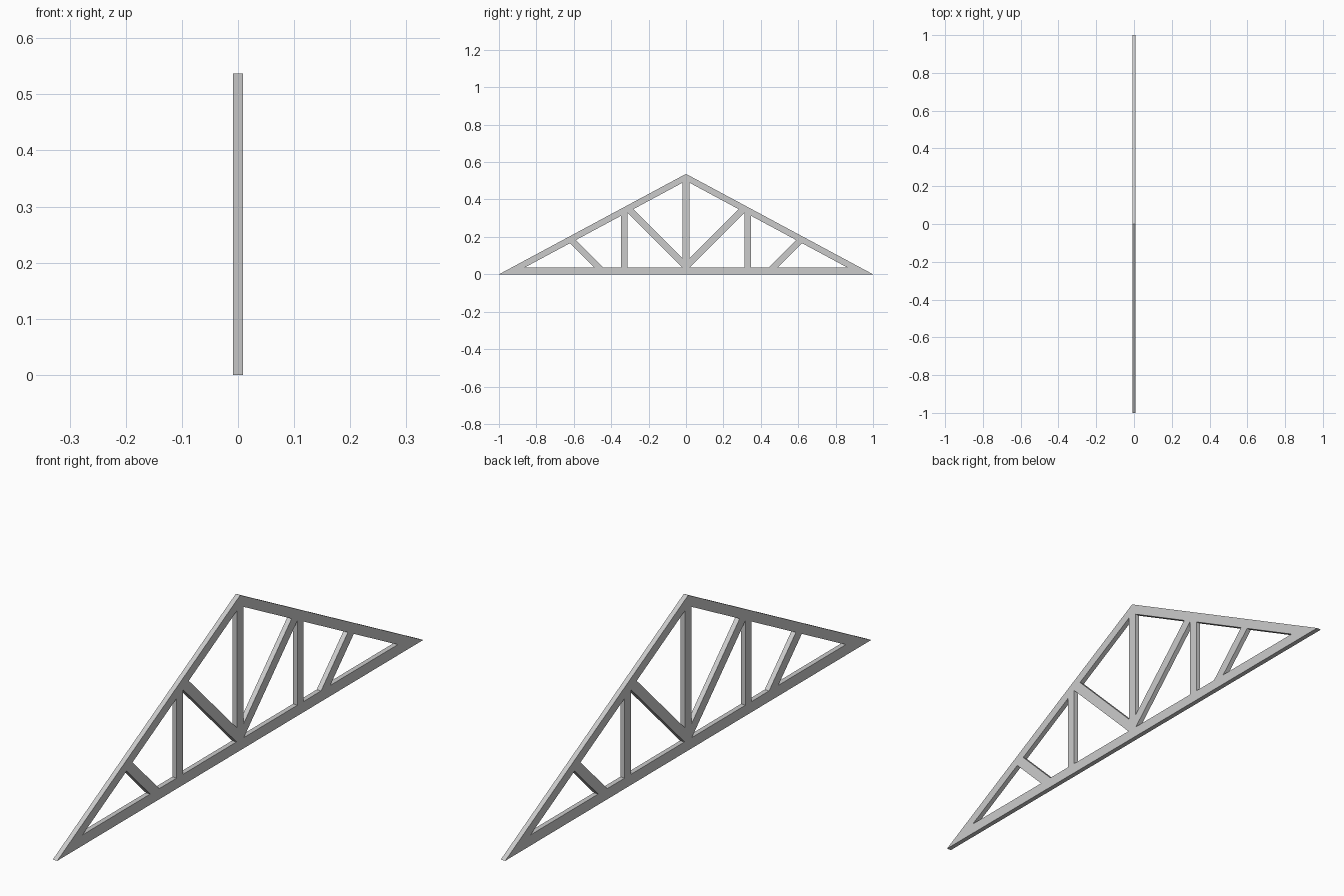
import bpy, bmesh

if "Cube" in bpy.data.objects:
    bpy.data.objects.remove(bpy.data.objects["Cube"])

HALF = 0.0085      # half thickness along x
APEX = 0.537       # peak height, also the roof slope
CHORD = 0.037      # bottom chord height
INNER = 0.4995     # peak of the rafter underside
HEEL = -(INNER - CHORD) / APEX


def under(y):
    """Height of the rafter underside on the -y half."""
    return INNER + APEX * y


def member(name, profile, mirrored=False):
    """Extrude a (y, z) profile through the truss thickness."""
    bm = bmesh.new()
    face = bm.faces.new([bm.verts.new((-HALF, y, z)) for y, z in profile])
    ext = bmesh.ops.extrude_face_region(bm, geom=[face])
    moved = [v for v in ext["geom"] if isinstance(v, bmesh.types.BMVert)]
    bmesh.ops.translate(bm, verts=moved, vec=(2 * HALF, 0, 0))
    bmesh.ops.recalc_face_normals(bm, faces=bm.faces)
    mesh = bpy.data.meshes.new(name)
    bm.to_mesh(mesh)
    bm.free()
    obj = bpy.data.objects.new(name, mesh)
    bpy.context.collection.objects.link(obj)
    if mirrored:
        mod = obj.modifiers.new("Mirror", "MIRROR")
        mod.use_axis = (False, True, False)
        mod.use_mirror_merge = False
    return obj


def brace_top(c):
    """Where the 45 degree line z = c - y meets the rafter underside."""
    y = (c - INNER) / (1 + APEX)
    return (y, c - y)


# Bottom chord and mitred rafters
member("bottom_chord", [(-1, 0), (1, 0), (-HEEL, CHORD), (HEEL, CHORD)])
member("rafters", [(-1, 0), (HEEL, CHORD), (0, INNER), (-HEEL, CHORD),
                   (1, 0), (0, APEX)])

# Central post with pointed top
W = 0.0175
member("king_post", [(-W, CHORD), (W, CHORD), (W, under(-W)),
                     (0, INNER), (-W, under(-W))])

# Side posts
a, b = -0.347, -0.313
member("side_posts", [(a, CHORD), (b, CHORD), (b, under(b)), (a, under(a))], True)

# Long braces, cut against the king post
lo, hi = 0.017, 0.067
member("long_braces", [(lo - CHORD, CHORD), (-W, CHORD), (-W, hi + W),
                       brace_top(hi), brace_top(lo)], True)

# Short braces near the eaves
lo, hi = -0.455, -0.405
member("short_braces", [(lo - CHORD, CHORD), (hi - CHORD, CHORD),
                        brace_top(hi), brace_top(lo)], True)
